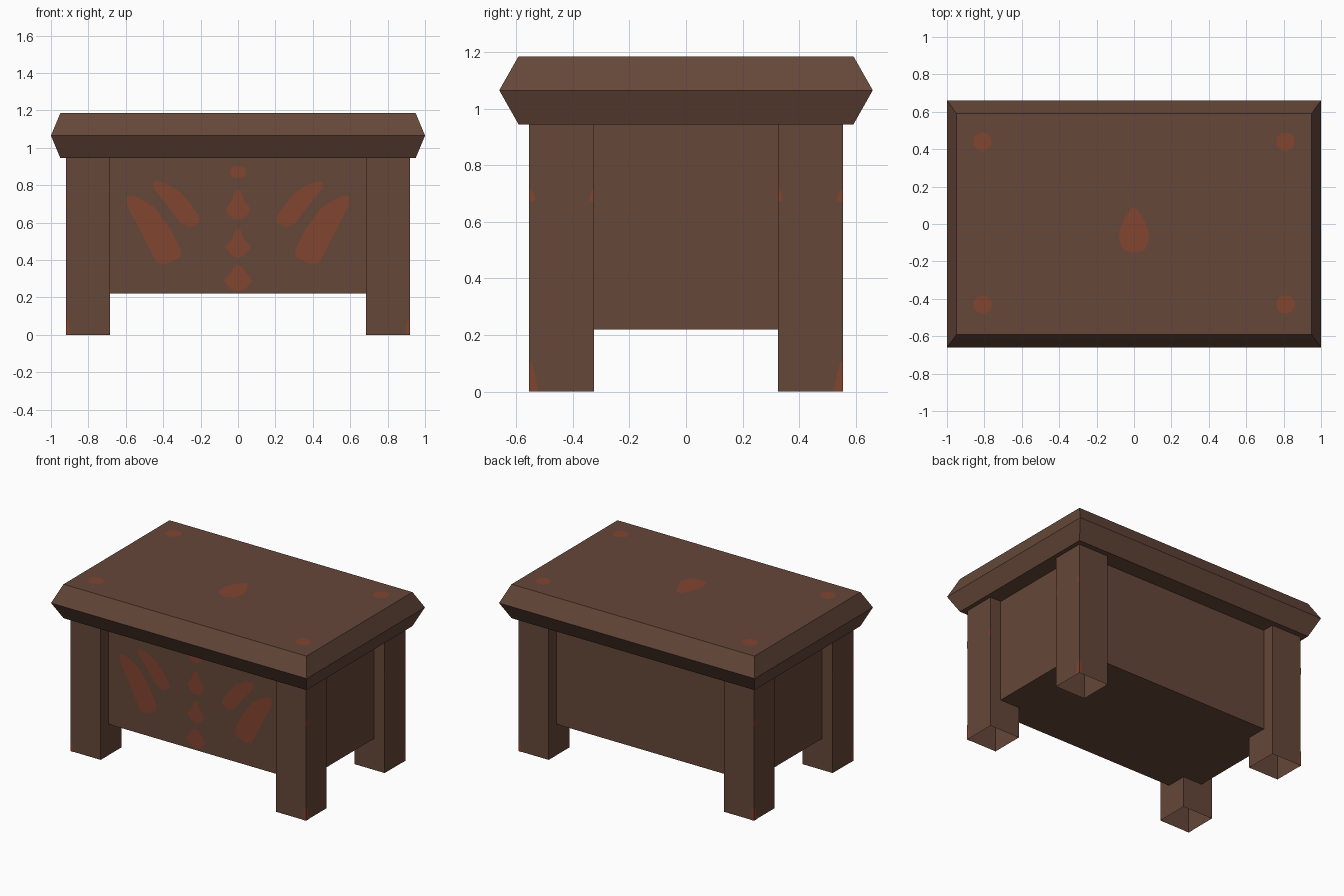
import bpy, math
from mathutils import Vector

if "Cube" in bpy.data.objects:
    bpy.data.objects.remove(bpy.data.objects["Cube"])


def material(name, rgb):
    m = bpy.data.materials.new(name)
    m.diffuse_color = (*rgb, 1)
    m.use_nodes = True
    m.node_tree.nodes["Principled BSDF"].inputs["Base Color"].default_value = m.diffuse_color
    return m


BROWN = material("dark brown wood", (0.130, 0.063, 0.041))
RED = material("rust red paint", (0.225, 0.060, 0.030))


def make(name, verts, faces, mat):
    me = bpy.data.meshes.new(name)
    me.from_pydata(verts, [], faces)
    me.materials.append(mat)
    ob = bpy.data.objects.new(name, me)
    bpy.context.collection.objects.link(ob)
    return ob


def stack(name, centre, layers, bottom=True):
    """Rectangular loft; layers are (half x, half y, z)."""
    cx, cy = centre
    verts, faces = [], []
    for hx, hy, z in layers:
        verts += [(cx + sx * hx, cy + sy * hy, z)
                  for sx, sy in ((-1, -1), (1, -1), (1, 1), (-1, 1))]
    for k in range(len(layers) - 1):
        for i in range(4):
            a, b = 4 * k + i, 4 * k + (i + 1) % 4
            faces.append((a, b, b + 4, a + 4))
    n = len(verts)
    faces.append((n - 4, n - 3, n - 2, n - 1))
    if bottom:
        faces.append((3, 2, 1, 0))
    return make(name, verts, faces, BROWN)


def paint(name, pts, normal):
    """Flat painted patch just above a surface, facing along normal."""
    n = Vector(normal)
    p = [Vector(q) + n * 0.002 for q in pts]
    area = sum((p[i].cross(p[(i + 1) % len(p)]) for i in range(len(p))), Vector())
    if area.dot(n) < 0:
        p.reverse()
    make(name, p, [tuple(range(len(p)))], RED)


def symmetric(half):
    """Close a right-hand outline by reflecting it across x = 0."""
    return half + [(-x, z) for x, z in reversed(half) if x > 0]


# Lid with a bevelled, pointed rim
stack("lid", (0, 0), [(0.95, 0.592, 0.945), (1.0, 0.66, 1.065), (0.95, 0.592, 1.185)])

# Closed box between the legs
BODY_Y = 0.47
stack("chest_body", (0, 0), [(0.835, BODY_Y, 0.22), (0.835, BODY_Y, 0.945)])

# Hollow corner legs with painted edges
LX, LY = 0.92, 0.555
for sx in (-1, 1):
    for sy in (-1, 1):
        name = ("front" if sy < 0 else "back") + ("_left" if sx < 0 else "_right")
        stack(name + "_leg", (sx * 0.8025, sy * 0.44),
              [(0.1175, 0.115, 0), (0.1175, 0.115, 0.945)], bottom=False)
        x, y = sx * LX, sy * LY
        paint(name + "_foot_paint_side",
              [(x, y, 0), (x, y - sy * 0.033, 0), (x, y - sy * 0.02, 0.07), (x, y - sy * 0.008, 0.105),
               (x, y, 0.105)], (sx, 0, 0))
        paint(name + "_foot_paint_face",
              [(x, y, 0), (x - sx * 0.025, y, 0), (x - sx * 0.015, y, 0.07), (x, y, 0.1)],
              (0, sy, 0))
        for edge, d in ((LY, -0.022), (0.325, 0.016)):
            ye = sy * edge
            paint(name + "_edge_spot",
                  [(x, ye, 0.67), (x, ye + sy * d, 0.675), (x, ye + sy * d * 0.8, 0.70),
                   (x, ye, 0.72)], (sx, 0, 0))
        paint(name + "_edge_spot_face",
              [(x, y, 0.67), (x - sx * 0.01, y, 0.68), (x, y, 0.71)], (0, sy, 0))

# Front motif: central column
centre = {
    "top_oval": [(0, .902), (.03, .898), (.045, .875), (.035, .845), (0, .838)],
    "upper_bud": [(0, .778), (.018, .768), (.03, .725), (.065, .675), (.05, .64), (.02, .617), (0, .615)],
    "middle_bud": [(0, .57), (.014, .56), (.03, .515), (.07, .47), (.035, .425), (0, .412)],
    "lower_bud": [(0, .372), (.025, .362), (.04, .335), (.075, .29), (.04, .245), (0, .23)],
}
for name, half in centre.items():
    paint("motif_" + name, [(x, -BODY_Y, z) for x, z in symmetric(half)], (0, -1, 0))

# Front motif: mirrored leaves
leaves = {
    "upper_leaf": [(.455, .81), (.44, .822), (.39, .81), (.31, .765), (.25, .695), (.21, .635),
                   (.205, .60), (.26, .575), (.31, .60), (.36, .67), (.40, .72), (.45, .78)],
    "lower_leaf": [(.595, .735), (.58, .745), (.55, .742), (.445, .68), (.365, .57), (.305, .45),
                   (.31, .415), (.39, .375), (.435, .385), (.51, .535), (.59, .685)],
}
for name, pts in leaves.items():
    for side, s in (("left", -1), ("right", 1)):
        paint(f"motif_{side}_{name}", [(s * x, -BODY_Y, z) for x, z in pts], (0, -1, 0))

# Lid paint: corner dots and central drop
TOP = 1.185
for sx in (-1, 1):
    for cy in (-0.43, 0.44):
        paint("lid_dot", [(sx * 0.81 + 0.052 * math.cos(a), cy + 0.05 * math.sin(a), TOP)
                          for a in (math.tau * (i + 0.5) / 10 for i in range(10))], (0, 0, 1))
drop = [(0, .088), (.018, .08), (.05, .03), (.078, -.04), (.08, -.085), (.06, -.135),
        (.025, -.152), (0, -.153)]
paint("lid_drop", [(x, y, TOP) for x, y in symmetric(drop)], (0, 0, 1))
